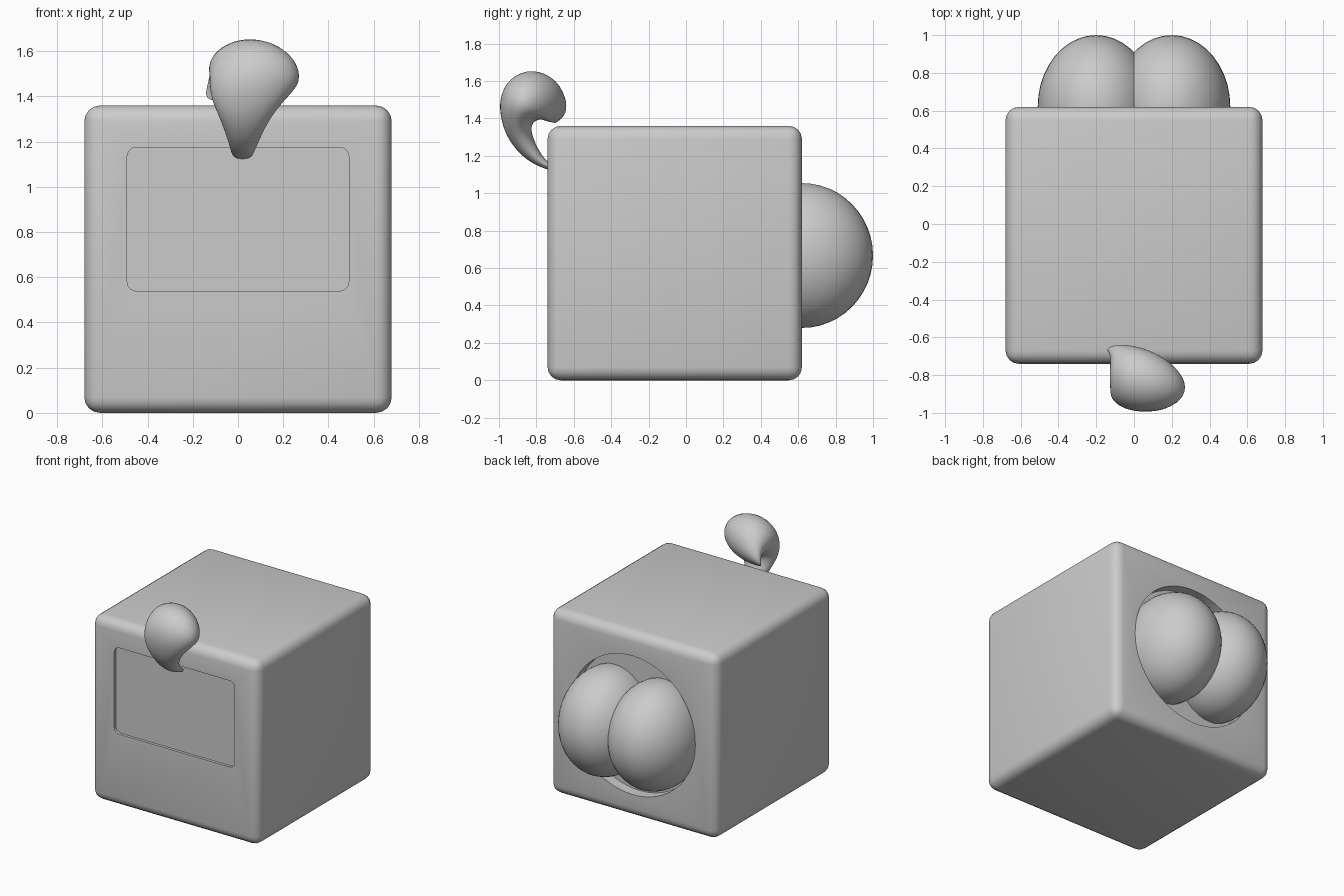
import bpy, bmesh, math
from mathutils import Vector

if "Cube" in bpy.data.objects:
    bpy.data.objects.remove(bpy.data.objects["Cube"])

grey = bpy.data.materials.new("light grey")
grey.diffuse_color = (0.6, 0.6, 0.6, 1)
grey.use_nodes = True
grey.node_tree.nodes["Principled BSDF"].inputs["Base Color"].default_value = grey.diffuse_color


def finish(ob, name, angle=35):
    ob.name = name
    ob.data.materials.clear()
    ob.data.materials.append(grey)
    bpy.ops.object.select_all(action='DESELECT')
    ob.select_set(True)
    bpy.context.view_layer.objects.active = ob
    bpy.ops.object.shade_smooth_by_angle(angle=math.radians(angle))


def box(size, loc):
    bpy.ops.mesh.primitive_cube_add(size=1, location=loc)
    ob = bpy.context.object
    ob.scale = size
    bpy.ops.object.transform_apply(location=False, rotation=False, scale=True)
    return ob


def bevel(ob, width, segments):
    m = ob.modifiers.new("round", 'BEVEL')
    m.width, m.segments = width, segments
    bpy.context.view_layer.objects.active = ob
    bpy.ops.object.modifier_apply(modifier=m.name)


def cut(ob, cutter):
    m = ob.modifiers.new("cut", 'BOOLEAN')
    m.operation, m.solver, m.object = 'DIFFERENCE', 'EXACT', cutter
    bpy.context.view_layer.objects.active = ob
    bpy.ops.object.modifier_apply(modifier=m.name)
    bpy.data.objects.remove(cutter)


# Rounded cube body
body = box((1.36, 1.36, 1.36), (0, -0.06, 0.68))
bevel(body, 0.07, 4)

# Shallow rounded panel recess in the front: bevel only the depth-wise edges
panel = box((0.98, 0.2, 0.635), (0, -0.82, 0.857))
bm = bmesh.new()
bm.from_mesh(panel.data)
edges = [e for e in bm.edges if abs(e.verts[0].co.y - e.verts[1].co.y) > 0.1]
bmesh.ops.bevel(bm, geom=edges, offset=0.04, segments=5, profile=0.5, affect='EDGES')
bm.to_mesh(panel.data)
bm.free()
cut(body, panel)

# Round socket in the back
bpy.ops.mesh.primitive_cylinder_add(vertices=64, radius=0.51, depth=0.2,
                                    location=(0, 0.64, 0.68),
                                    rotation=(math.pi / 2, 0, 0))
cut(body, bpy.context.object)
finish(body, "body")

# Pair of rounded lobes in the socket
for side, name in ((-1, "left_lobe"), (1, "right_lobe")):
    bpy.ops.mesh.primitive_uv_sphere_add(segments=40, ring_count=24, radius=1,
                                         location=(side * 0.2, 0.62, 0.667))
    lobe = bpy.context.object
    lobe.scale = (0.31, 0.38, 0.387)
    bpy.ops.object.transform_apply(location=False, rotation=False, scale=True)
    finish(lobe, name, 180)

# Curled drop: each ring has x centre, half width, outer (y, z), inner (y, z)
rings = [
    (0.02, 0.04, (-0.70, 1.115), (-0.70, 1.15)),
    (0.02, 0.05, (-0.77, 1.135), (-0.75, 1.17)),
    (0.025, 0.07, (-0.86, 1.18), (-0.80, 1.25)),
    (0.03, 0.11, (-0.95, 1.28), (-0.83, 1.33)),
    (0.045, 0.16, (-0.99, 1.39), (-0.825, 1.375)),
    (0.07, 0.195, (-1.00, 1.51), (-0.79, 1.395)),
    (0.075, 0.20, (-0.945, 1.62), (-0.77, 1.395)),
    (0.055, 0.185, (-0.82, 1.67), (-0.745, 1.385)),
    (0.02, 0.14, (-0.685, 1.61), (-0.72, 1.38)),
    (-0.05, 0.09, (-0.63, 1.48), (-0.70, 1.375)),
    (-0.11, 0.035, (-0.65, 1.41), (-0.69, 1.38)),
]
N = 12
bm = bmesh.new()
loops = []
for x, w, outer, inner in rings:
    o, i = Vector((x, *outer)), Vector((x, *inner))
    mid, half = (o + i) / 2, (o - i) / 2
    loops.append([bm.verts.new(mid + 1.05 * (Vector((w * math.cos(a), 0, 0)) + half * math.sin(a)))
                  for a in (2 * math.pi * k / N for k in range(N))])
for a, b in zip(loops, loops[1:]):
    for k in range(N):
        bm.faces.new((a[k], a[(k + 1) % N], b[(k + 1) % N], b[k]))
bm.faces.new(loops[0])
bm.faces.new(loops[-1])
bmesh.ops.recalc_face_normals(bm, faces=bm.faces)
mesh = bpy.data.meshes.new("curled_drop")
bm.to_mesh(mesh)
bm.free()
drop = bpy.data.objects.new("curled_drop", mesh)
bpy.context.collection.objects.link(drop)
sub = drop.modifiers.new("smooth", 'SUBSURF')
sub.levels = sub.render_levels = 2
finish(drop, "curled_drop", 180)
